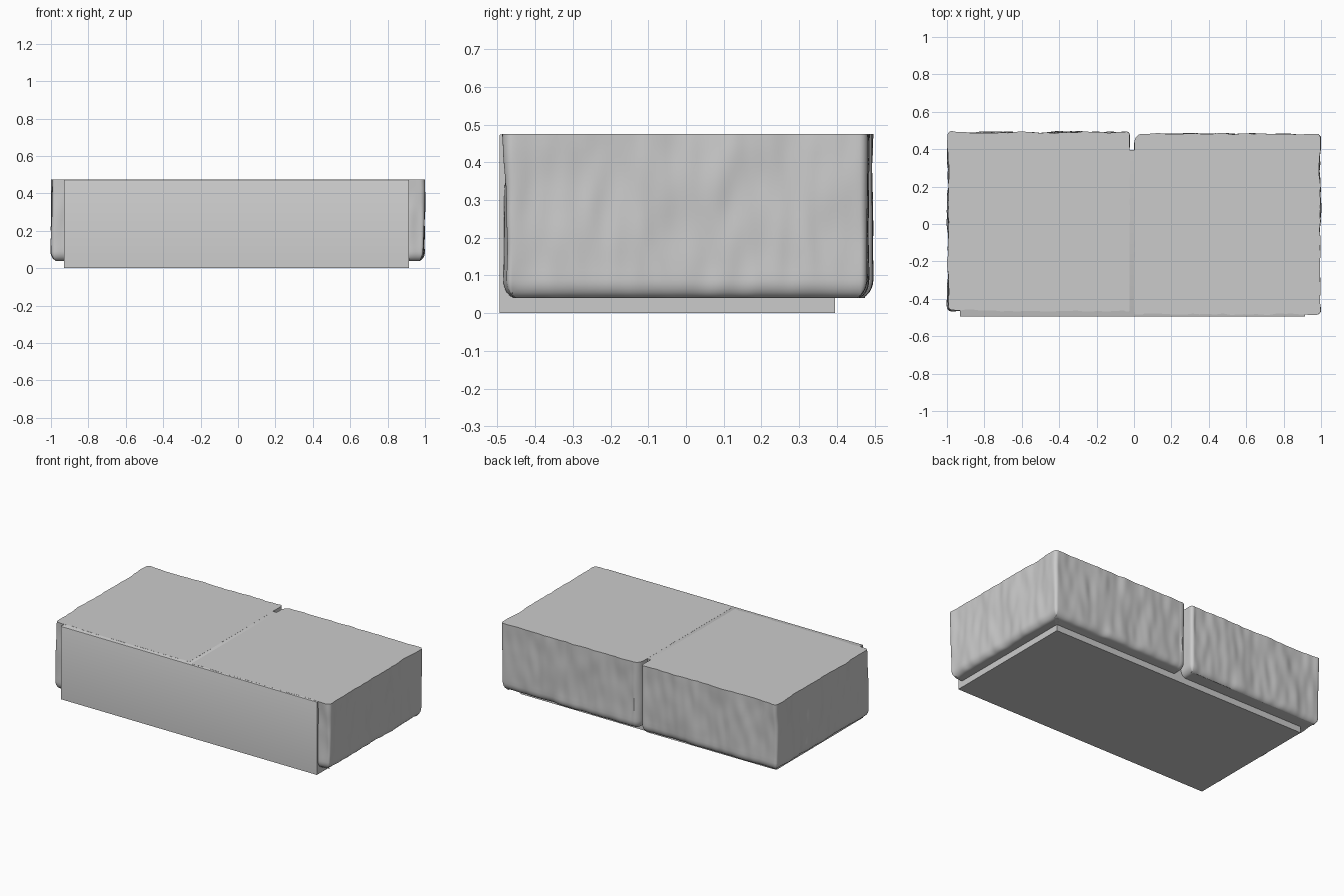
import bpy, bmesh, math
from mathutils import Vector, noise

cube = bpy.data.objects.get("Cube")
if cube:
    bpy.data.objects.remove(cube, do_unlink=True)

TOP = 0.475
stone_grey = bpy.data.materials.new("stone grey")
stone_grey.use_nodes = True
colour = (0.6, 0.6, 0.6, 1)
stone_grey.diffuse_color = colour
stone_grey.node_tree.nodes["Principled BSDF"].inputs["Base Color"].default_value = colour


def finish(bm, name, angle):
    bmesh.ops.recalc_face_normals(bm, faces=bm.faces)
    mesh = bpy.data.meshes.new(name)
    bm.to_mesh(mesh)
    bm.free()
    mesh.materials.append(stone_grey)
    obj = bpy.data.objects.new(name, mesh)
    bpy.context.collection.objects.link(obj)
    bpy.context.view_layer.objects.active = obj
    obj.select_set(True)
    bpy.ops.object.shade_smooth_by_angle(angle=math.radians(angle))
    obj.select_set(False)
    return obj


def outline(x0, x1, y0, y1, radii, step=0.012):
    """Evenly sampled rounded rectangle: (position, outward normal) pairs."""
    points = []
    corners = [(x1, y0, -1), (x1, y1, 0), (x0, y1, 1), (x0, y0, 2)]
    for (x, y, quarter), r in zip(corners, radii):
        cx = x + (r if x == x0 else -r)
        cy = y + (r if y == y0 else -r)
        for i in range(7):
            a = (quarter + i / 6) * math.pi / 2
            n = Vector((math.cos(a), math.sin(a), 0))
            points.append((Vector((cx, cy, 0)) + n * r, n))
    ring = []
    for (p, n), (q, m) in zip(points, points[1:] + points[:1]):
        count = max(1, round((q - p).length / step))
        ring += [(p.lerp(q, i / count), n.lerp(m, i / count)) for i in range(count)]
    return ring


def rough_stone(name, x0, x1, y0, y1, radii, seed, foot=0.04, round_z=0.05):
    """Hewn slab: flat top, wavy sides, rounded bottom edge."""
    ring = outline(x0, x1, y0, y1, radii)
    levels = []
    for i in range(7):
        a = i / 6 * math.pi / 2
        levels.append((foot + round_z * (1 - math.cos(a)), 0.035 * (1 - math.sin(a))))
    start = foot + round_z
    levels += [(start + (TOP - start) * i / 16, 0) for i in range(1, 17)]
    bm = bmesh.new()
    loops = []
    for z, inset in levels:
        loop = []
        for p, n in ring:
            coarse = noise.noise(Vector((p.x * 7 + seed, p.y * 7, z * 3)))
            fine = noise.noise(Vector((p.x * 19, p.y * 19 + seed, z * 7)))
            wave = 0.009 * coarse + 0.006 * fine - 0.005
            if abs(p.x) < 0.05:
                wave *= 0.3
            v = p + n * (wave - inset)
            loop.append(bm.verts.new((v.x, v.y, z)))
        loops.append(loop)
    for low, high in zip(loops, loops[1:]):
        for i in range(len(low)):
            j = (i + 1) % len(low)
            bm.faces.new((low[i], low[j], high[j], high[i]))
    bm.faces.new(loops[0][::-1])
    bm.faces.new(loops[-1])
    return finish(bm, name, 40)


# Smooth sawn core, with a plain front and underside
bm = bmesh.new()
bmesh.ops.create_cube(bm, size=1)
low, high = Vector((-0.93, -0.495, 0)), Vector((0.915, 0.395, TOP - 0.0005))
for v in bm.verts:
    v.co = Vector([low[k] if v.co[k] < 0 else high[k] for k in range(3)])
edges = [e for e in bm.edges if all(v.co.y < 0 and v.co.z > 0.1 for v in e.verts)]
bmesh.ops.bevel(bm, geom=edges, offset=0.005, segments=2, profile=0.5, affect='EDGES')
finish(bm, "core_block", 30)

# Two rough-faced stones, parted by a narrow joint at the back
rough_stone("right_stone", -1.0, -0.022, -0.47, 0.495, (0.01, 0.02, 0.025, 0.025), 3.7)
rough_stone("left_stone", 0.0, 1.0, -0.485, 0.485, (0.025, 0.025, 0.05, 0.01), 11.3)
